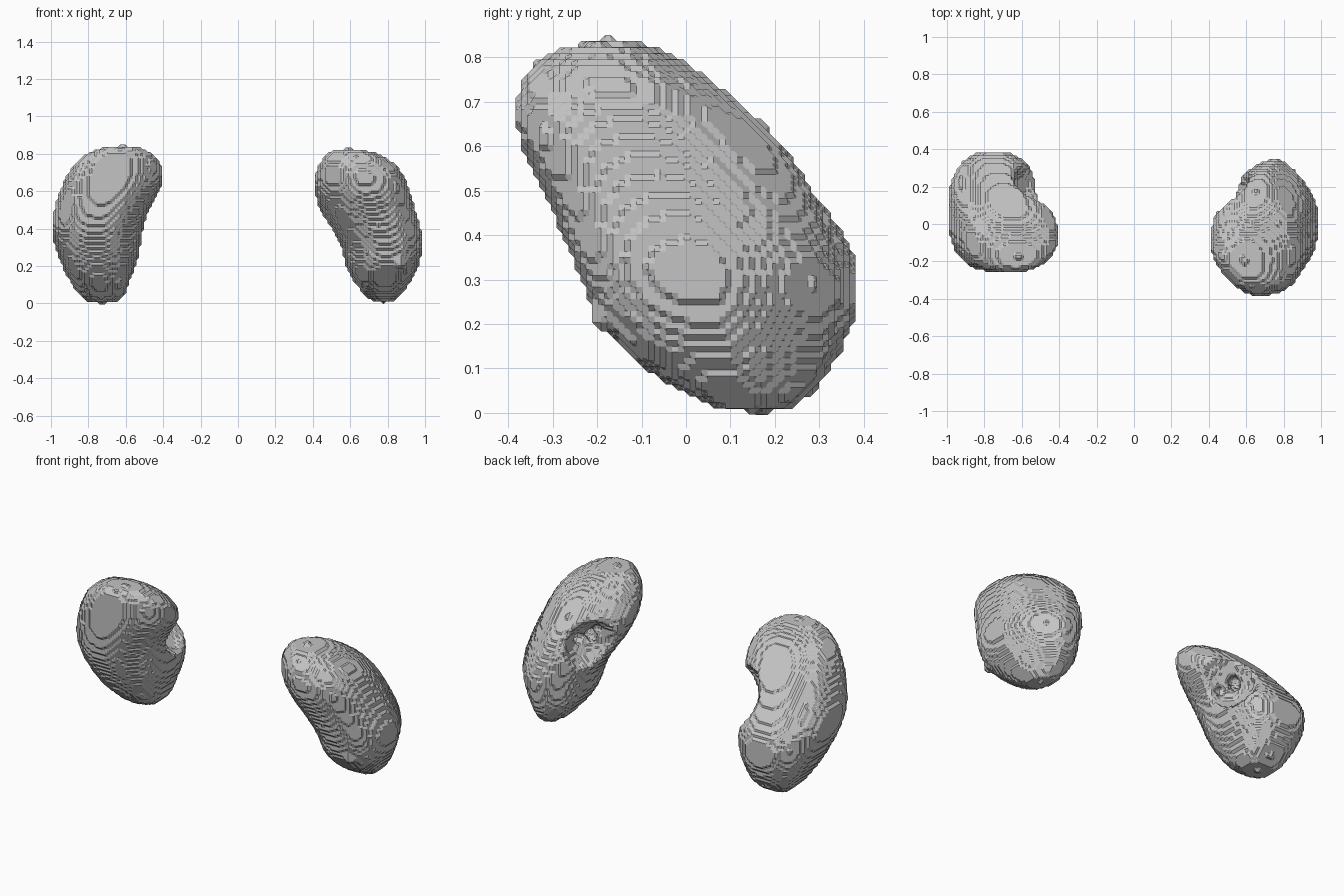
import bpy, bmesh, math, random
from mathutils import Vector

random.seed(4)
cube = bpy.data.objects.get("Cube")
if cube:
    bpy.data.objects.remove(cube, do_unlink=True)

grey = bpy.data.materials.new("light_grey")
grey.use_nodes = True
grey.diffuse_color = (0.55, 0.55, 0.55, 1)
grey.node_tree.nodes["Principled BSDF"].inputs["Base Color"].default_value = (0.55, 0.55, 0.55, 1)

# Horizontal slices of each organ: height, x range, y range
RIGHT_SLICES = [
    (0.00, -.80, -.65, .12, .22), (0.02, -.83, -.62, .07, .26),
    (0.07, -.87, -.59, .00, .31), (0.15, -.92, -.57, -.08, .36),
    (0.25, -.965, -.525, -.15, .395), (0.38, -1.005, -.51, -.22, .39),
    (0.50, -.99, -.48, -.25, .28), (0.62, -.95, -.40, -.265, .19),
    (0.72, -.90, -.395, -.265, .09), (0.79, -.84, -.43, -.26, .01),
    (0.83, -.74, -.50, -.25, -.09), (0.845, -.67, -.55, -.21, -.14)]
LEFT_SLICES = [
    (0.00, .73, .83, .09, .21), (0.04, .68, .87, -.01, .27),
    (0.12, .61, .93, -.13, .32), (0.20, .57, .97, -.20, .34),
    (0.30, .56, .995, -.24, .355), (0.40, .50, .98, -.28, .33),
    (0.50, .43, .95, -.32, .29), (0.60, .405, .92, -.38, .23),
    (0.70, .405, .89, -.39, .13), (0.78, .45, .81, -.36, .01),
    (0.82, .50, .69, -.30, -.08), (0.83, .54, .63, -.24, -.15)]
# Corner roundness at the bottom and top: 1 is an ellipse, less is squarer
RIGHT_CORNERS = {"front_outer": (.80, .70), "back_outer": (.75, .75),
                 "front_inner": (.90, 1.1), "back_inner": (.60, 1.0)}
LEFT_CORNERS = {"front_outer": (.70, .70), "back_outer": (1.6, 1.0),
                "front_inner": (.90, 1.3), "back_inner": (.75, 1.1)}
SIDES = 32


def loft(name, slices, side, corners):
    """Closed body through the slices."""
    bm = bmesh.new()
    rings = []
    height = slices[-1][0]
    for z, x0, x1, y0, y1 in slices:
        ring = []
        for i in range(SIDES):
            a = math.tau * i / SIDES
            c, s = math.cos(a), math.sin(a)
            corner = ("front" if s < 0 else "back") + ("_outer" if c * side > 0 else "_inner")
            low, high = corners[corner]
            power = low + (high - low) * z / height
            x = (x0 + x1) / 2 + (x1 - x0) / 2 * math.copysign(abs(c) ** power, c)
            y = (y0 + y1) / 2 + (y1 - y0) / 2 * math.copysign(abs(s) ** power, s)
            ring.append(bm.verts.new((x, y, z)))
        rings.append(ring)
    for low, high in zip(rings, rings[1:]):
        for i in range(SIDES):
            j = (i + 1) % SIDES
            bm.faces.new((low[i], low[j], high[j], high[i]))
    bm.faces.new(rings[0][::-1])
    bm.faces.new(rings[-1])
    bmesh.ops.recalc_face_normals(bm, faces=bm.faces)
    mesh = bpy.data.meshes.new(name)
    bm.to_mesh(mesh)
    bm.free()
    obj = bpy.data.objects.new(name, mesh)
    bpy.context.collection.objects.link(obj)
    return obj


def ball(center, radius):
    bpy.ops.mesh.primitive_ico_sphere_add(subdivisions=3, radius=radius, location=center)
    obj = bpy.context.object
    obj.name = "helper_ball"
    obj.hide_render = True
    return obj


def combine(obj, tool, operation):
    mod = obj.modifiers.new("shape", 'BOOLEAN')
    mod.operation = operation
    mod.solver = 'EXACT'
    mod.object = tool


def remesh(obj, mode, **settings):
    mod = obj.modifiers.new("remesh", 'REMESH')
    mod.mode = mode
    for key, value in settings.items():
        setattr(mod, key, value)


def chamfer_blocks(mesh):
    """Swap block corners for facets that join the block face centres."""
    src = bmesh.new()
    src.from_mesh(mesh)
    src.faces.ensure_lookup_table()
    src.faces.index_update()
    out = bmesh.new()
    dots = [out.verts.new(f.calc_center_median()) for f in src.faces]
    for v in src.verts:
        if not v.is_manifold or not v.link_loops:
            continue
        start = loop = v.link_loops[0]
        corner = []
        for step in range(12):
            corner.append(dots[loop.face.index])
            loop = loop.link_loop_prev.link_loop_radial_next
            if loop == start:
                break
        if len(set(corner)) == len(corner) > 2 and not out.faces.get(corner):
            out.faces.new(corner)
    bmesh.ops.holes_fill(out, edges=[e for e in out.edges if e.is_boundary], sides=12)
    bmesh.ops.delete(out, geom=[v for v in out.verts if not v.link_faces], context='VERTS')
    bmesh.ops.recalc_face_normals(out, faces=out.faces)
    out.to_mesh(mesh)
    out.free()
    src.free()


def organ(name, slices, side, corners, hollow, radius, lumps):
    body = loft(name, slices, side, corners)
    mod = body.modifiers.new("round", 'SUBSURF')
    mod.levels = 1
    # Hollow on the inner back side, with small pits in its floor
    hollow = Vector(hollow)
    inward = Vector((side, -1, 0)).normalized()
    tools = [ball(hollow, radius)]
    for i in range(6):
        shift = Vector((random.uniform(-.06, .06), random.uniform(-.06, .06),
                        random.uniform(-.1, .1)))
        tools.append(ball(hollow + inward * radius + shift, random.uniform(.03, .045)))
    for tool in tools:
        combine(body, tool, 'DIFFERENCE')
    # Small nodules on the outer surface
    for center in lumps:
        tools.append(ball(center, 0.04))
        combine(body, tools[-1], 'UNION')
    # Soften, then step the surface into fine blocks
    remesh(body, 'VOXEL', voxel_size=0.013)
    mod = body.modifiers.new("soften", 'SMOOTH')
    mod.factor = 0.5
    mod.iterations = 4
    remesh(body, 'BLOCKS', octree_depth=6, scale=0.97)

    graph = bpy.context.evaluated_depsgraph_get()
    graph.update()
    mesh = bpy.data.meshes.new_from_object(body.evaluated_get(graph))
    body.modifiers.clear()
    body.data = mesh
    for tool in tools:
        bpy.data.objects.remove(tool, do_unlink=True)
    chamfer_blocks(mesh)
    mesh.materials.clear()
    mesh.materials.append(grey)
    for face in mesh.polygons:
        face.use_smooth = False
        face.material_index = 0


organ("right_kidney", RIGHT_SLICES, -1, RIGHT_CORNERS, (-.47, .21, .49), 0.18, [])
organ("left_kidney", LEFT_SLICES, 1, LEFT_CORNERS, (.47, .19, .50), 0.16,
      [(.86, -.175, .22), (.87, .07, .115)])
